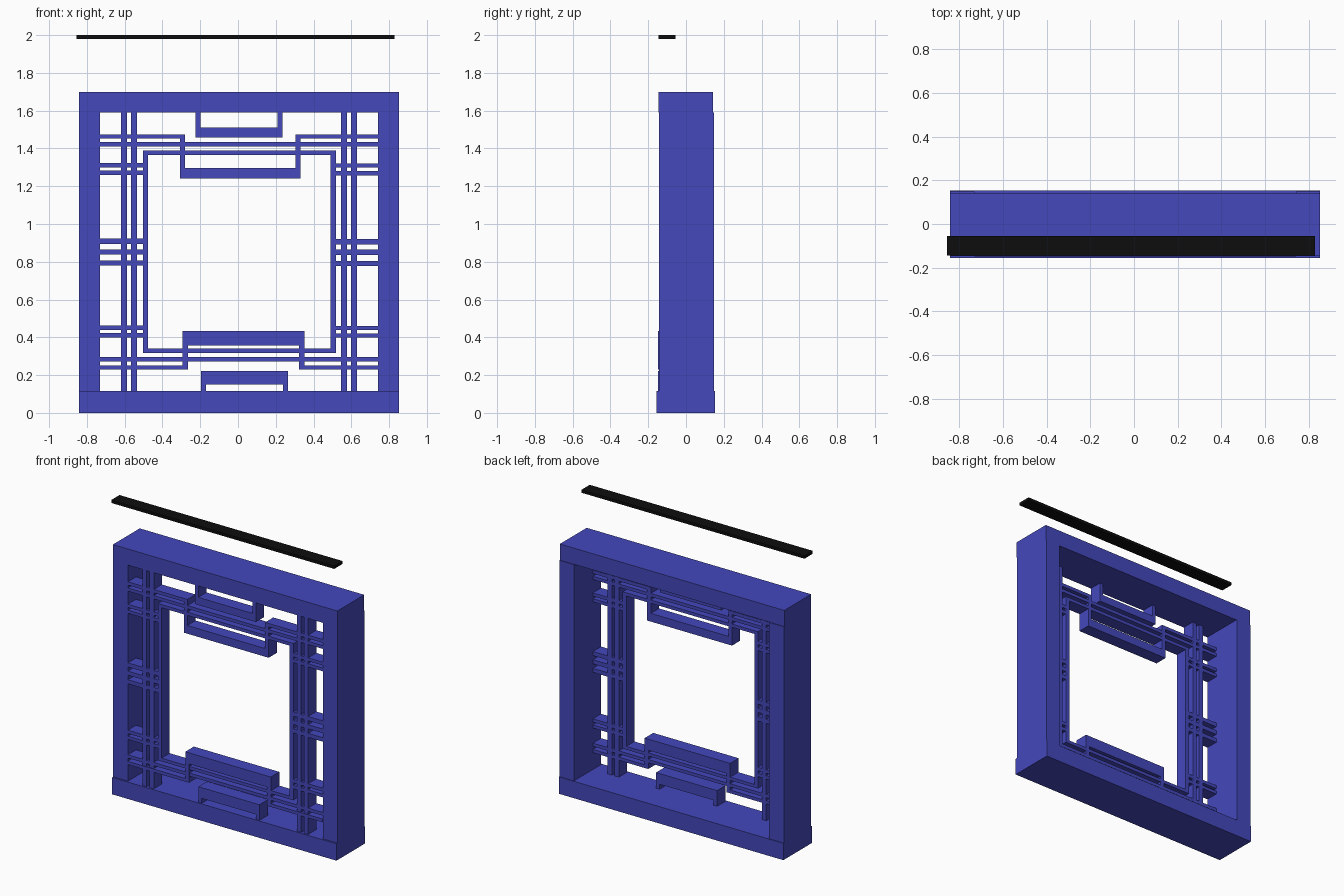
import bpy, bmesh
from mathutils import Matrix, Vector


def material(name, rgb):
    m = bpy.data.materials.new(name)
    m.diffuse_color = (*rgb, 1)
    return m


BLUE = material("blue paint", (0.058, 0.065, 0.50))
BLACK = material("black", (0.004, 0.004, 0.004))


def boxes(name, items, mat):
    """One object from boxes given as (x0, x1, y0, y1, z0, z1)."""
    bm = bmesh.new()
    for x0, x1, y0, y1, z0, z1 in items:
        size = Vector((x1 - x0, y1 - y0, z1 - z0))
        mid = Vector((x0 + x1, y0 + y1, z0 + z1)) / 2
        bmesh.ops.create_cube(bm, size=1, matrix=Matrix.Translation(mid) @ Matrix.Diagonal((*size, 1)))
    me = bpy.data.meshes.new(name)
    bm.to_mesh(me)
    bm.free()
    me.materials.append(mat)
    ob = bpy.data.objects.new(name, me)
    bpy.context.collection.objects.link(ob)
    return ob


def lattice(name, rects, front=-0.144):
    """Slats of equal depth, given as (x0, x1, z0, z1)."""
    boxes(name, [(a, b, front, -0.056, c, d) for a, b, c, d in rects], BLUE)


L, R = -0.73, 0.742          # inner faces of the side jambs
LO, HI = 0.115, 1.59         # inner faces of the sill and head

# outer frame
boxes("sill", [(-0.842, 0.852, -0.155, 0.153, 0, LO)], BLUE)
boxes("head", [(-0.842, 0.852, -0.146, 0.143, HI, 1.70)], BLUE)
boxes("left_jamb", [(-0.842, L, -0.143, 0.148, LO, HI)], BLUE)
boxes("right_jamb", [(R, 0.852, -0.143, 0.148, LO, HI)], BLUE)

# long upright slats
lattice("upright_slats", [(x, x + 0.031, LO, HI) for x in (-0.619, -0.566, 0.546, 0.599)])

# inner square border
lattice("inner_border", [(-0.503, -0.476, 0.318, 1.388), (0.49, 0.518, 0.318, 1.388),
                         (-0.503, 0.518, 1.366, 1.388), (-0.503, 0.518, 0.318, 0.34)])

# full-width slats
lattice("cross_slats", [(L, R, 1.411, 1.433), (L, R, 0.273, 0.295)])

# short slats between jambs and inner border
short = [(1.30, 0.022), (1.26, 0.022), (0.894, 0.028), (0.838, 0.028), (0.78, 0.027),
         (0.44, 0.023), (0.40, 0.022)]
lattice("short_slats", [r for z, h in short
                        for r in ((L, -0.49, z, z + h), (0.505, R, z - 0.002, z + h - 0.002))])

# stepped slats with a thick middle part
lattice("upper_step", [(L, -0.281, 1.452, 1.475), (0.305, R, 1.452, 1.475),
                       (-0.308, -0.281, 1.241, 1.475), (0.305, 0.332, 1.241, 1.475),
                       (-0.308, 0.332, 1.241, 1.297)])
lattice("lower_step", [(L, -0.266, 0.23, 0.252), (0.324, R, 0.23, 0.252),
                       (-0.294, -0.266, 0.23, 0.434), (0.324, 0.351, 0.23, 0.434),
                       (-0.294, 0.351, 0.358, 0.434)], -0.148)

# small brackets on the head and sill
lattice("upper_bracket", [(-0.225, 0.236, 1.459, 1.511), (-0.225, -0.199, 1.459, HI),
                          (0.209, 0.236, 1.459, HI)])
lattice("lower_bracket", [(-0.196, 0.265, 0.149, 0.222), (-0.196, -0.17, LO, 0.222),
                          (0.238, 0.265, LO, 0.222)], -0.148)

# loose bar above the frame
boxes("black_bar", [(-0.855, 0.828, -0.145, -0.056, 1.98, 2.0)], BLACK)
